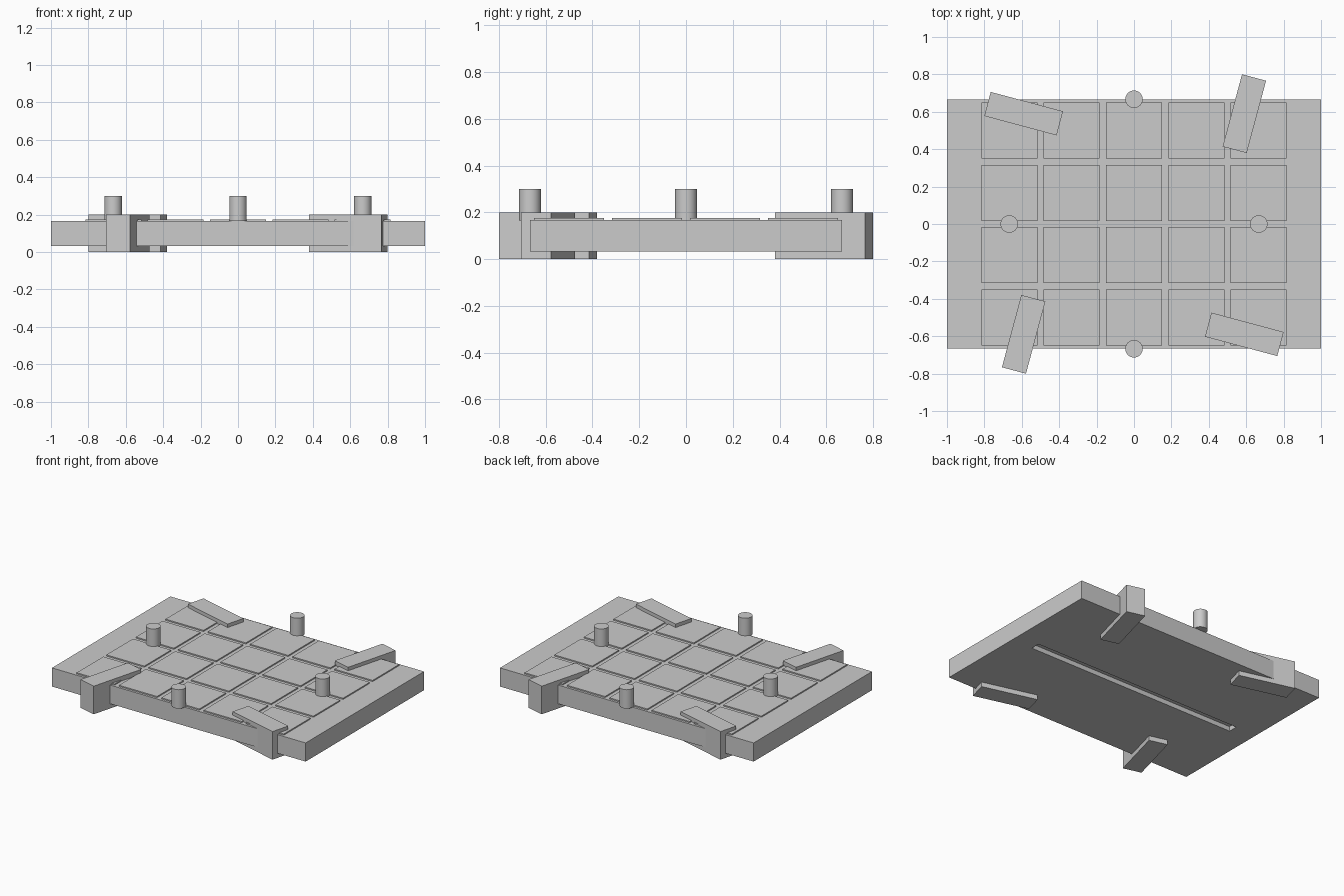
import bpy
import math

if "Cube" in bpy.data.objects:
    bpy.data.objects.remove(bpy.data.objects["Cube"])

grey = bpy.data.materials.new("light grey")
grey.diffuse_color = (0.6, 0.6, 0.6, 1)
grey.use_nodes = True
grey.node_tree.nodes["Principled BSDF"].inputs["Base Color"].default_value = grey.diffuse_color


def box(name, centre, size, angle=0):
    bpy.ops.mesh.primitive_cube_add(size=1, location=centre)
    ob = bpy.context.object
    ob.name = name
    ob.scale = size
    bpy.ops.object.transform_apply(location=False, rotation=False, scale=True)
    ob.rotation_euler.z = math.radians(angle)
    ob.data.materials.append(grey)
    return ob


# Base slab with a long groove cut into its underside
slab = box("base_slab", (0, 0, 0.1), (2, 1.333, 0.133))
cutter = box("groove_cutter", (0, 0, 0.033), (1.667, 0.067, 0.067))
cutter.hide_render = True
cutter.hide_viewport = True
groove = slab.modifiers.new("underside groove", 'BOOLEAN')
groove.operation = 'DIFFERENCE'
groove.solver = 'EXACT'
groove.object = cutter

# Grid of thin raised tiles, five by four
for col in range(5):
    for row in range(4):
        x = (col - 2) / 3
        y = (row - 1.5) / 3
        box(f"tile_{col}_{row}", (x, y, 0.17), (0.3, 0.3, 0.01))

# Slanted corner blocks passing through the slab
for sx in (-1, 1):
    for sy in (-1, 1):
        angle = 75 if sx == sy else -15
        box("corner_block", (0.59 * sx, 0.59 * sy, 0.1), (0.4, 0.133, 0.2), angle)

# Round pegs at the middle of each side
for x, y in ((0.667, 0), (-0.667, 0), (0, 0.667), (0, -0.667)):
    bpy.ops.mesh.primitive_cylinder_add(vertices=32, radius=0.0467, depth=0.134,
                                        location=(x, y, 0.233))
    peg = bpy.context.object
    peg.name = "peg"
    peg.data.materials.append(grey)
    bpy.ops.object.shade_smooth_by_angle()
